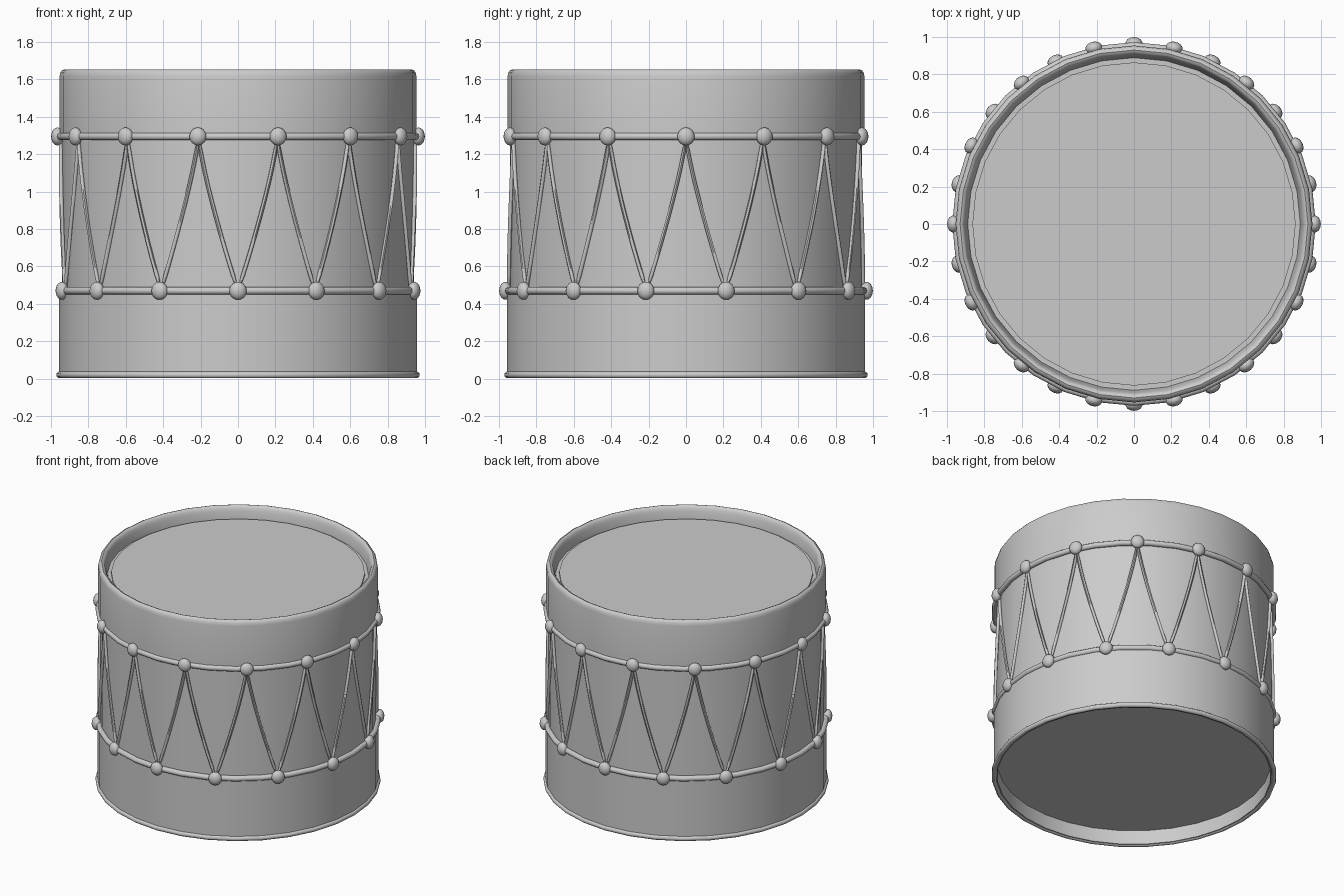
import bpy, bmesh
from math import pi, sin, cos, radians

if "Cube" in bpy.data.objects:
    bpy.data.objects.remove(bpy.data.objects["Cube"])

SIDES = 32      # segments around the drum
LUGS = 14       # beads per ring
Z_TOP, Z_LOW = 1.295, 0.47


def finish(obj, angle=40):
    bpy.ops.object.select_all(action='DESELECT')
    obj.select_set(True)
    bpy.context.view_layer.objects.active = obj
    bpy.ops.object.shade_smooth_by_angle(angle=radians(angle))


def mesh_object(name, bm):
    bmesh.ops.recalc_face_normals(bm, faces=bm.faces)
    me = bpy.data.meshes.new(name)
    bm.to_mesh(me)
    bm.free()
    obj = bpy.data.objects.new(name, me)
    bpy.context.collection.objects.link(obj)
    finish(obj)
    return obj


def lathe(name, profile, closed=True):
    """Revolve an (r, z) profile about z; open ends are capped with flat discs."""
    bm = bmesh.new()
    loops = [[bm.verts.new((r * cos(2 * pi * i / SIDES), r * sin(2 * pi * i / SIDES), z))
              for i in range(SIDES)] for r, z in profile]
    pairs = list(zip(loops, loops[1:]))
    if closed:
        pairs.append((loops[-1], loops[0]))
    else:
        bm.faces.new(loops[0])
        bm.faces.new(loops[-1])
    for a, b in pairs:
        for i in range(SIDES):
            j = (i + 1) % SIDES
            bm.faces.new((a[i], a[j], b[j], b[i]))
    return mesh_object(name, bm)


def ring(name, radius, z, minor):
    return lathe(name, [(radius + minor * cos(a * pi / 5), z + minor * sin(a * pi / 5))
                        for a in range(10)])


# Wooden shell and the two hoops around it
lathe("shell", [(0.941, 0.44), (0.941, 1.34), (0.925, 1.34), (0.925, 0.44)])
lathe("upper_hoop", [(0.954, 1.295), (0.954, 1.615), (0.950, 1.636), (0.942, 1.648),
                     (0.930, 1.653), (0.918, 1.648), (0.909, 1.636), (0.903, 1.615),
                     (0.889, 1.56), (0.889, 1.50), (0.925, 1.50), (0.925, 1.295)])
lathe("lower_hoop", [(0.958, 0.01), (0.958, 0.47), (0.932, 0.47), (0.932, 0.01)])

# Drum skins, recessed inside the hoops
lathe("top_skin_rim", [(0.892, 1.54), (0.892, 1.56), (0.86, 1.56), (0.86, 1.54)])
lathe("top_skin", [(0.864, 1.54), (0.864, 1.575)], closed=False)
lathe("bottom_skin", [(0.935, 0.115), (0.935, 0.13)], closed=False)

# Rings
ring("bottom_ring", 0.954, 0.02, 0.018)
ring("lower_lacing_ring", 0.952, Z_LOW, 0.02)
ring("upper_lacing_ring", 0.952, Z_TOP, 0.02)

# Beads, half a step apart between the two rings
step = 2 * pi / LUGS
for row, z, offset in (("upper", Z_TOP, 0), ("lower", Z_LOW, 0.5)):
    for k in range(LUGS):
        a = (k + offset) * step
        bpy.ops.mesh.primitive_uv_sphere_add(
            segments=16, ring_count=10, radius=1,
            location=(0.965 * cos(a), 0.965 * sin(a), z), rotation=(0, 0, a))
        bead = bpy.context.object
        bead.name = f"{row}_bead_{k + 1}"
        bead.scale = (0.034, 0.046, 0.048)
        finish(bead, 60)

# Zigzag lacing cord running from bead to bead, lying on the shell
points = []
N = 10
for k in range(LUGS):
    for i in range(N):                       # down to the lower ring
        t = i / N
        points.append(((k + 0.5 * t ** 1.25) * step, Z_TOP + (Z_LOW - Z_TOP) * t))
    for i in range(N):                       # back up to the next upper bead
        t = 1 - i / N
        points.append(((k + 1 - 0.5 * t ** 1.25) * step, Z_TOP + (Z_LOW - Z_TOP) * t))
cu = bpy.data.curves.new("lacing_cord", 'CURVE')
cu.dimensions = '3D'
cu.bevel_depth = 0.011
cu.bevel_resolution = 1
sp = cu.splines.new('POLY')
sp.points.add(len(points) - 1)
for p, (a, z) in zip(sp.points, points):
    p.co = (0.947 * cos(a), 0.947 * sin(a), z, 1)
sp.use_cyclic_u = True
cord = bpy.data.objects.new("lacing_cord", cu)
bpy.context.collection.objects.link(cord)
bpy.ops.object.select_all(action='DESELECT')
cord.select_set(True)
bpy.context.view_layer.objects.active = cord
bpy.ops.object.convert(target='MESH')
finish(bpy.context.object, 60)
